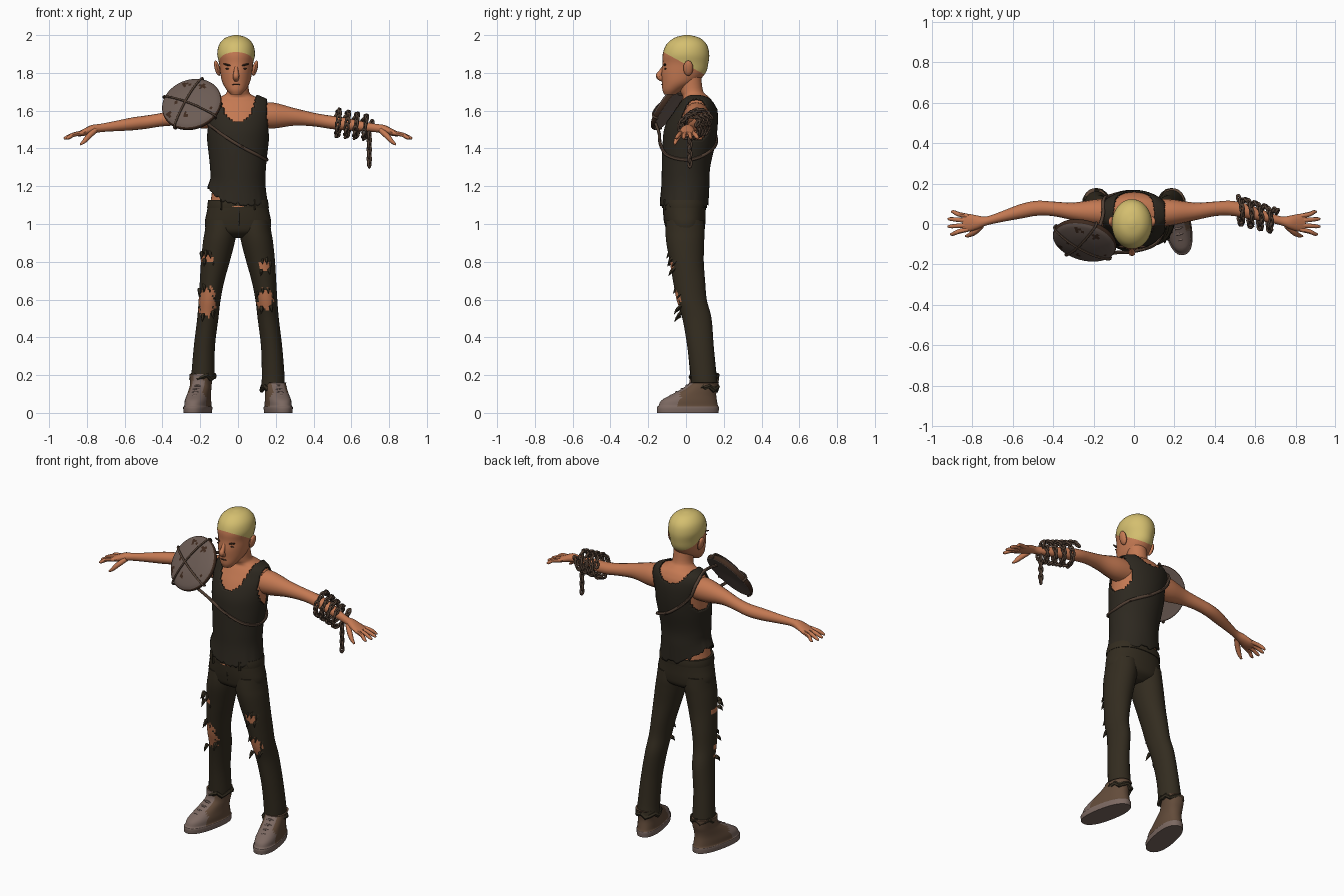
import bpy, bmesh, math, random
from mathutils import Vector, Matrix

if "Cube" in bpy.data.objects:
    bpy.data.objects.remove(bpy.data.objects["Cube"])
random.seed(4)

def material(name, r, g, b):
    m = bpy.data.materials.new(name)
    m.diffuse_color = (r, g, b, 1)
    m.use_nodes = True
    m.node_tree.nodes["Principled BSDF"].inputs["Base Color"].default_value = m.diffuse_color
    return m

SKIN = material("skin", .55, .19, .085)
HAIR = material("blond hair", .66, .52, .16)
TANK = material("dark shirt cloth", .026, .021, .014)
PANT = material("dark trouser cloth", .033, .025, .014)
BOOT = material("brown leather", .125, .072, .043)
SOLE = material("grey shoe", .20, .14, .12)
METAL = material("worn metal", .15, .107, .09)
ROPE = material("rope brown", .085, .052, .035)
RUST = material("dark rust", .05, .024, .014)

def finish(name, bm, mats, rule=None, angle=45):
    bmesh.ops.recalc_face_normals(bm, faces=bm.faces)
    for f in bm.faces:
        f.smooth = True
        if rule:
            f.material_index = rule(f.calc_center_median())
    me = bpy.data.meshes.new(name)
    bm.to_mesh(me)
    bm.free()
    for m in mats:
        me.materials.append(m)
    me.set_sharp_from_angle(angle=math.radians(angle))
    ob = bpy.data.objects.new(name, me)
    bpy.context.collection.objects.link(ob)
    return ob

def spline(rows, k):
    """Catmull-Rom through rows of equal length tuples."""
    out = []
    for i in range(len(rows) - 1):
        p = [rows[max(0, min(len(rows) - 1, i + j))] for j in (-1, 0, 1, 2)]
        for s in range(k):
            t = s / k
            out.append([.5 * (2*b + (c - a)*t + (2*a - 5*b + 4*c - d)*t*t + (3*b - a - 3*c + d)*t**3)
                        for a, b, c, d in zip(*p)])
    return out + [list(rows[-1])]

def skin_rings(bm, rings, cap=True):
    n = len(rings[0])
    vs = [[bm.verts.new(p) for p in r] for r in rings]
    for a, b in zip(vs, vs[1:]):
        for i in range(n):
            bm.faces.new((a[i], a[(i+1) % n], b[(i+1) % n], b[i]))
    if cap:
        bm.faces.new(vs[0])
        bm.faces.new(vs[-1])

def loft(name, rows, mats, n=24, k=4, axis='z', sx=1, M=None, rule=None, warp=None, keep=None, cap=True, e=1.0):
    """Elliptic sections (x, y, z, r1, r2) stacked along z or x."""
    rings = []
    for x, y, z, r1, r2 in spline(rows, k):
        ring = []
        for i in range(n):
            a = 2 * math.pi * i / n
            c, s = math.cos(a), math.sin(a)
            c, s = math.copysign(abs(c)**e, c)*r1, math.copysign(abs(s)**e, s)*r2
            p = Vector((x + c, y + s, z) if axis == 'z' else (x, y + c, z + s))
            p.x *= sx
            if warp:
                p = warp(p, i)
            ring.append(M @ p if M else p)
        rings.append(ring)
    bm = bmesh.new()
    skin_rings(bm, rings, cap)
    if keep:
        bad = [f for f in bm.faces if not keep(f.calc_center_median())]
        bmesh.ops.delete(bm, geom=bad, context='FACES')
    return finish(name, bm, mats, rule)

def tube(name, pts, mat, n=8, k=4, M=None):
    """Round tube through (x, y, z, radius) points."""
    rows = spline(pts, k)
    P = [Vector(r[:3]) for r in rows]
    u, rings = Vector((.31, .2, .93)), []
    for i, p in enumerate(P):
        t = (P[min(i+1, len(P)-1)] - P[max(i-1, 0)]).normalized()
        u = (u - t * u.dot(t)).normalized()
        v = t.cross(u)
        ring = [p + rows[i][3] * (u*math.cos(2*math.pi*j/n) + v*math.sin(2*math.pi*j/n)) for j in range(n)]
        rings.append([M @ q for q in ring] if M else ring)
    bm = bmesh.new()
    skin_rings(bm, rings)
    return finish(name, bm, [mat])

def ball(name, loc, scale, mat, rot=0):
    bm = bmesh.new()
    M = Matrix.Translation(loc) @ Matrix.Rotation(rot, 4, 'Y') @ Matrix.Diagonal((*scale, 1))
    bmesh.ops.create_uvsphere(bm, u_segments=12, v_segments=8, radius=1, matrix=M)
    return finish(name, bm, [mat])

# head, with the hair cut off by a slanted plane
HX = -.01
head = loft("head", [(HX, -.085, 1.685, .028, .03), (HX, -.07, 1.71, .05, .055), (HX, -.035, 1.75, .073, .092),
    (HX, -.013, 1.80, .084, .117), (HX, -.003, 1.85, .09, .121), (HX, 0, 1.90, .1, .123),
    (HX, .003, 1.95, .09, .107), (HX, .005, 1.985, .058, .068), (HX, .005, 2.0, .012, .015)], [SKIN, HAIR], n=32)
bm = bmesh.new()
bm.from_mesh(head.data)
pt, no = Vector((0, -.12, 1.91)), Vector((0, .125, .23)).normalized()
bmesh.ops.bisect_plane(bm, geom=bm.verts[:] + bm.edges[:] + bm.faces[:], plane_co=pt, plane_no=no)
for f in bm.faces:
    f.material_index = int((f.calc_center_median() - pt).dot(no) > 0)
bm.to_mesh(head.data)
bm.free()

# face details
tube("nose", [(HX, -.112, 1.84, .009), (HX, -.132, 1.805, .013), (HX, -.143, 1.782, .017), (HX, -.118, 1.764, .014)], SKIN)
ball("mouth", (HX, -.126, 1.738), (.022, .006, .003), RUST)
for s in (-1, 1):
    ball("ear", (HX + s*.1, .012, 1.825), (.014, .026, .042), SKIN, s*.25)
    ball("brow", (HX + s*.044, -.112, 1.842), (.026, .007, .005), RUST, -s*.25)
    ball("eye", (HX + s*.042, -.109, 1.822), (.016, .006, .004), RUST)

# body and neck
T = [(0, -.01, 1.09, .15, .118), (0, -.003, 1.2, .135, .116), (0, 0, 1.3, .137, .117), (0, .015, 1.42, .15, .128),
     (0, .025, 1.5, .158, .13), (0, .04, 1.57, .165, .118), (0, .052, 1.62, .165, .1), (0, .055, 1.648, .15, .085),
     (0, .055, 1.667, .115, .072), (0, .045, 1.682, .075, .065)]
loft("body", T + [(0, .03, 1.705, .058, .06), (0, .02, 1.78, .055, .06)], [SKIN], n=32)

# tank top with neck and arm holes and a ragged hem
jag = [random.uniform(-.012, .012) for _ in range(72)]
def hem(p, i):
    a = abs(math.atan2(p.y, p.x))
    h = 1.1 + .09*math.exp(-((a - math.pi)/.9)**2) + jag[i]
    if p.z < 1.27:
        p.z = 1.27 - (1.27 - p.z)*(1.27 - h)/.18
    return p
def cloth(c):
    s = abs(c.x)
    low, rise = (1.54, .12) if c.y < .05 else (1.61, .06)
    if c.z > low + rise*(s/.095)**3:
        return False
    return not (s > .1 and ((c.y - .05)/.075)**2 + ((c.z - 1.54)/.1)**2 < 1) and not (s > .15 and c.z > 1.61)
tank = loft("tank_top", [(x, y, z + (.005 if z > 1.64 else 0), a + .007, b + .007) for x, y, z, a, b in T],
            [TANK], n=72, k=7, warp=hem, keep=cloth, cap=False)
mod = tank.modifiers.new("thickness", 'SOLIDIFY')
mod.thickness, mod.offset = .008, 0

# arms and hands
arm = [(.1, .055, 1.575, .07, .068), (.19, .058, 1.574, .064, .068), (.3, .062, 1.567, .044, .046),
       (.4, .075, 1.553, .036, .036), (.48, .078, 1.54, .037, .035), (.56, .063, 1.53, .036, .034),
       (.66, .035, 1.517, .026, .026), (.73, .015, 1.508, .022, .022), (.775, .008, 1.5, .034, .024),
       (.82, .006, 1.484, .044, .018), (.848, .008, 1.475, .04, .012)]
for s in (-1, 1):
    loft("arm", arm, [SKIN], n=16, axis='x', sx=s)
    for y0, y1, L in ((.038, .06, .905), (.017, .025, .922), (-.006, -.012, .922), (-.026, -.05, .91)):
        tube("finger", [(s*.82, y0, 1.483, .012), (s*.87, (y0+y1)/2, 1.473, .0115), (s*(L-.012), y1, 1.457, .009),
                        (s*L, y1, 1.452, .004)], SKIN)
    tube("thumb", [(s*.755, -.01, 1.497, .014), (s*.79, -.04, 1.465, .015), (s*.815, -.055, 1.437, .011),
                   (s*.835, -.06, 1.42, .005)], SKIN)

# trousers with torn holes
loft("trouser_seat", [(0, 0, .925, .06, .05), (0, -.003, .955, .155, .095), (0, -.005, 1.0, .176, .107),
     (0, -.008, 1.06, .166, .112), (0, -.008, 1.125, .153, .115)], [PANT], n=32, e=.9)
loft("waistband", [(0, -.008, 1.085, .163, .118), (0, -.008, 1.105, .162, .12), (0, -.008, 1.128, .157, .118)],
     [PANT], n=32, k=2, e=.9)
for x in (-.09, .09):
    tube("belt_loop", [(x, -.112, 1.075, .007), (x, -.112, 1.13, .007)], PANT, 6, 1)
tube("fly_seam", [(.005, -.118, 1.09, .004), (.008, -.114, 1.02, .004), (0, -.098, .96, .004)], PANT, 6)
leg = [(.185, .1, .13, .062, .072), (.186, .093, .2, .06, .068), (.178, .077, .35, .056, .07), (.16, .058, .5, .056, .077),
       (.15, .03, .6, .058, .08), (.137, .016, .7, .065, .085), (.12, .004, .8, .076, .09), (.102, -.004, .9, .084, .1),
       (.092, -.005, .96, .084, .103), (.088, -.005, 1.02, .08, .1)]
tears = {-1: [(-.16, .82, .036, .022), (-.165, .585, .043, .08)], 1: [(.14, .78, .033, .03), (.145, .6, .042, .055)]}
for s in (-1, 1):
    def torn(c, s=s):
        return int(c.y < .03 and any(((c.x - x)/a)**2 + ((c.z - z)/b)**2 < 1 + .35*math.sin(c.x*190 + c.z*110)
                                     for x, z, a, b in tears[s]))
    rows = leg if s > 0 else [(.186, .093, .19, .062, .07)] + leg[2:]
    loft("trouser_leg", rows, [PANT, SKIN], n=40, k=8, sx=s, rule=torn)
    z = rows[0][2]
    tube("ankle_cuff", [(s*.186 + .06*math.cos(t*math.pi/8), .096 + .07*math.sin(t*math.pi/8),
                         z + .012*math.sin(t*2.1), .013) for t in range(17)], PANT, 6, 1)
    # hanging rags around each tear
    for x, z, a, b in tears[s]:
        y = -.085 + (.83 - z)*.16
        for dx, dz in ((-.9, .7), (-.3, 1), (.35, 1), (.9, .5), (.75, -.8), (-.5, -1)):
            px, pz, py = x + dx*a, z + dz*b, y + .03*dx*dx
            tube("rag", [(px, py + .008, pz + .012, .013), (px, py - .01, pz - .002, .009),
                         (px + .006*dx, py - .022, pz - .024, .001)], PANT, 5, 2)

# shoes: grey sole and toe, brown sides and heel
for s in (-1, 1):
    M = Matrix.Translation((s*.213, .01, 0)) @ Matrix.Rotation(s*.2, 4, 'Z')
    Mi = M.inverted()
    def shoe_colour(c, Mi=Mi):
        p = Mi @ c
        return int(p.z < .035 or p.y < -.055 or (p.y < .02 and abs(p.x) < .03))
    top = .205 if s < 0 else .16
    loft("shoe", [(0, 0, 0, .066, .165), (0, 0, .03, .068, .167), (0, .002, .037, .063, .16), (0, .006, .065, .062, .15),
         (0, .03, .095, .058, .122), (0, .06, .125, .056, .095), (0, .085, .155, .055, .078), (0, .09, top, .06, .078)],
         [BOOT, SOLE], n=32, k=3, e=.85, M=M, rule=shoe_colour)
    for y, z in ((-.09, .092), (-.062, .109), (-.034, .126), (-.006, .145)):
        tube("shoe_lace", [(-.035, y + .012, z - .015, .006), (0, y, z, .007), (.035, y + .012, z - .015, .006)], SOLE, 6, M=M)

# chain wound round the forearm, with a hanging end
path = []
for i in range(56):
    t = i / 55
    a = t * 8 * math.pi + .5
    x = .51 + .19*t + .018*math.sin(a)
    r = .066 - .012*t
    path.append(Vector((x, .07 - .055*t + r*math.cos(a), 1.538 - .03*t + r*math.sin(a))))
for i in range(7):
    path.append(Vector((.695, .02, 1.47 - i*.025)))
bm = bmesh.new()
for i, p in enumerate(path):
    d = path[i+1] - p if i + 1 < len(path) else p - path[i-1]
    M = Matrix.Translation(p) @ d.to_track_quat('X', 'Z').to_matrix().to_4x4() @ Matrix.Rotation((i % 2)*math.pi/2 + .5, 4, 'X')
    g = [[bm.verts.new(M @ Vector(((.014 + .0065*math.cos(v*1.2566))*math.cos(u*math.pi/5)*1.35,
          (.01 + .0065*math.cos(v*1.2566))*math.sin(u*math.pi/5), .0075*math.sin(v*1.2566))))
          for v in range(5)] for u in range(10)]
    for u in range(10):
        for v in range(5):
            bm.faces.new((g[u][v], g[(u+1) % 10][v], g[(u+1) % 10][(v+1) % 5], g[u][(v+1) % 5]))
finish("arm_chain", bm, [ROPE], angle=80)

# round shoulder shield with rust spots, bound by cords
N = Vector((-.22, -.79, .57))
M = Matrix.Translation((-.245, -.085, 1.635)) @ N.to_track_quat('Z', 'Y').to_matrix().to_4x4()
Mi = M.inverted()
spots = [(random.uniform(-.12, .12), random.uniform(-.12, .12), random.uniform(.008, .017)) for _ in range(9)]
def shield_colour(c):
    p = Mi @ c
    if math.hypot(p.x, p.y) > .154:
        return 1
    return int(p.z > 0 and any(math.hypot(p.x - x, p.y - y) < r for x, y, r in spots))
loft("shoulder_shield", [(0, 0, -.012, .02, .02), (0, 0, -.018, .13, .13), (0, 0, -.018, .155, .155), (0, 0, 0, .161, .161),
     (0, 0, .01, .152, .152), (0, 0, .02, .13, .13), (0, 0, .032, .07, .07), (0, 0, .035, .008, .008)],
     [METAL, RUST], n=48, k=4, M=M, rule=shield_colour)
for a in (2.75, 1.25):
    c, s = math.cos(a), math.sin(a)
    tube("shield_cord", [(c*t - s*.02, s*t + c*.02, z, .006) for t, z in
         ((-.158, -.02), (-.167, .003), (-.14, .02), (-.07, .037), (0, .042), (.07, .037), (.14, .02), (.167, .003), (.158, -.02))],
         ROPE, M=M)

# rope slung across chest and back
tube("chest_rope", [(x, y, z, .009) for x, y, z in ((-.19, -.17, 1.555), (-.1, -.143, 1.485), (0, -.135, 1.42),
     (.11, -.095, 1.362), (.152, .01, 1.34), (.12, .105, 1.37), (0, .16, 1.43), (-.115, .14, 1.53),
     (-.15, .12, 1.62), (-.155, .04, 1.68), (-.18, -.04, 1.69))], ROPE, k=6)
